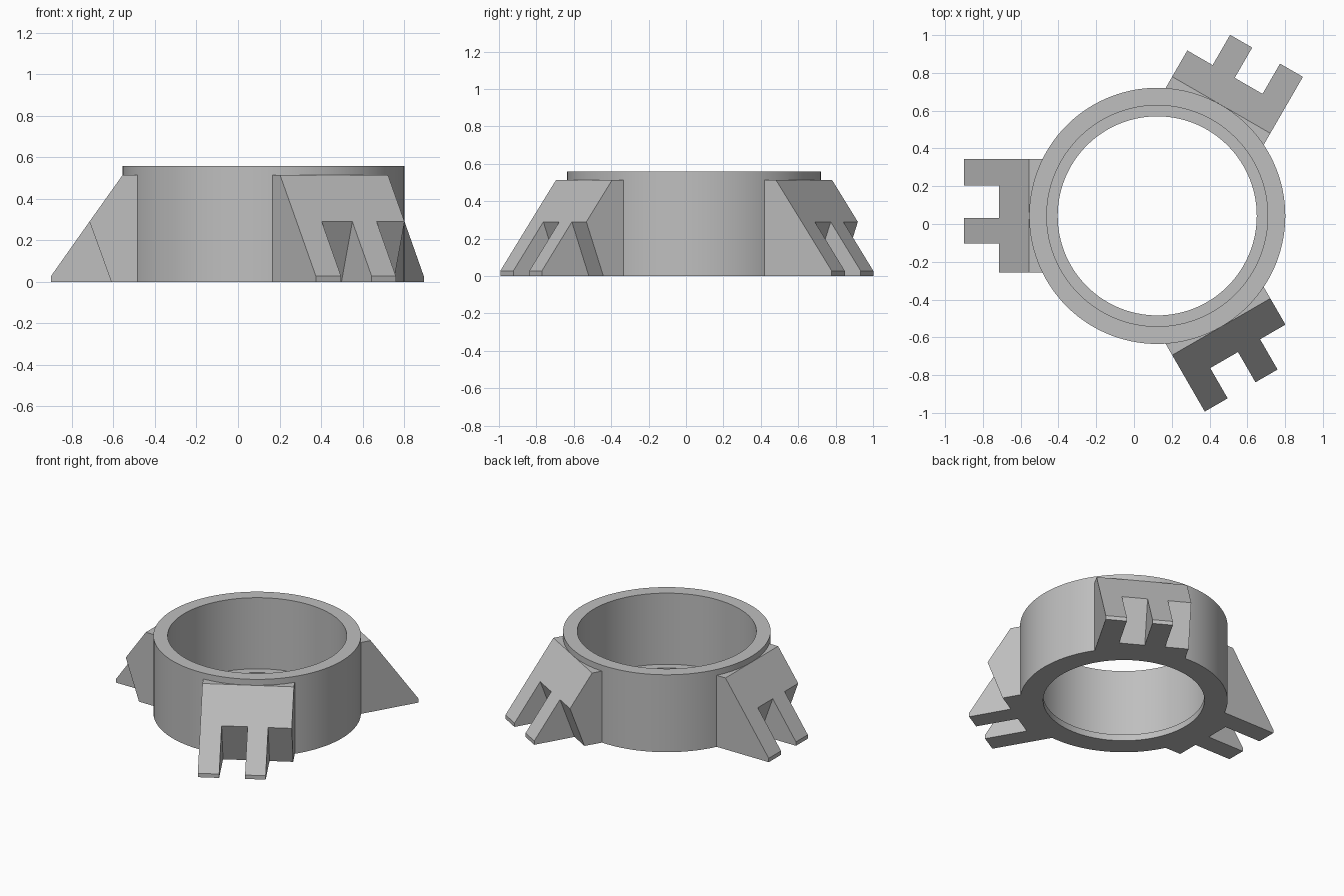
import bpy, bmesh, math
from mathutils import Matrix

cube = bpy.data.objects.get("Cube")
if cube:
    bpy.data.objects.remove(cube, do_unlink=True)

CENTRE = (0.123, 0.043, 0)

grey = bpy.data.materials.new("plain grey")
grey.use_nodes = True
grey.diffuse_color = (0.52, 0.52, 0.52, 1)
grey.node_tree.nodes["Principled BSDF"].inputs["Base Color"].default_value = (0.52, 0.52, 0.52, 1)


def finish(name, bm):
    """Weld, orient and store a mesh as a named object."""
    bmesh.ops.remove_doubles(bm, verts=bm.verts, dist=0.0001)
    bmesh.ops.recalc_face_normals(bm, faces=bm.faces)
    mesh = bpy.data.meshes.new(name)
    bm.to_mesh(mesh)
    bm.free()
    mesh.materials.append(grey)
    obj = bpy.data.objects.new(name, mesh)
    obj.location = CENTRE
    bpy.context.collection.objects.link(obj)
    return obj


# Collar: revolved wall with a small inner lip at the bottom
def make_collar():
    profile = [(0.527, 0), (0.678, 0), (0.678, 0.558), (0.585, 0.558),
               (0.585, 0.045), (0.527, 0.045)]
    bm = bmesh.new()
    verts = [bm.verts.new((r, 0, z)) for r, z in profile]
    edges = [bm.edges.new((verts[i - 1], verts[i])) for i in range(len(verts))]
    bmesh.ops.spin(bm, geom=verts + edges, axis=(0, 0, 1), cent=(0, 0, 0),
                   angle=math.tau, steps=120)
    collar = finish("collar", bm)
    bpy.context.view_layer.objects.active = collar
    collar.select_set(True)
    bpy.ops.object.shade_smooth_by_angle(angle=math.radians(30))
    collar.select_set(False)


# Bracket: sloped block with an undercut front and two long prongs
BODY = [(0.733, 0), (0.838, 0.29), (0.678, 0.515), (0.6, 0.515), (0.6, 0)]
PRONG = [(0.838, 0.29), (1.023, 0.028), (1.023, 0), (0.733, 0)]
STRIPS = [(-0.30, -0.16, True), (-0.16, 0.01, False),
          (0.01, 0.145, True), (0.145, 0.30, False)]


def make_bracket(name, angle):
    bm = bmesh.new()

    def face(points):
        bm.faces.new([bm.verts.new(p) for p in points])

    def cap(profile, t):
        face([(r, t, z) for r, z in profile])

    def wall(a, b, t0, t1):
        face([(a[0], t0, a[1]), (b[0], t0, b[1]), (b[0], t1, b[1]), (a[0], t1, a[1])])

    for t0, t1, has_prong in STRIPS:
        for i, point in enumerate(BODY):
            if i == 0 and has_prong:
                continue  # the prong covers the undercut here
            wall(point, BODY[(i + 1) % len(BODY)], t0, t1)
        if has_prong:
            for a, b in zip(PRONG, PRONG[1:]):
                wall(a, b, t0, t1)
            cap(PRONG, t0)
            cap(PRONG, t1)
    cap(BODY, STRIPS[0][0])
    cap(BODY, STRIPS[-1][1])
    bm.transform(Matrix.Rotation(math.radians(angle), 4, "Z"))
    finish(name, bm)


make_collar()
for name, angle in (("back_bracket", 60), ("right_bracket", 180), ("front_bracket", -60)):
    make_bracket(name, angle)
